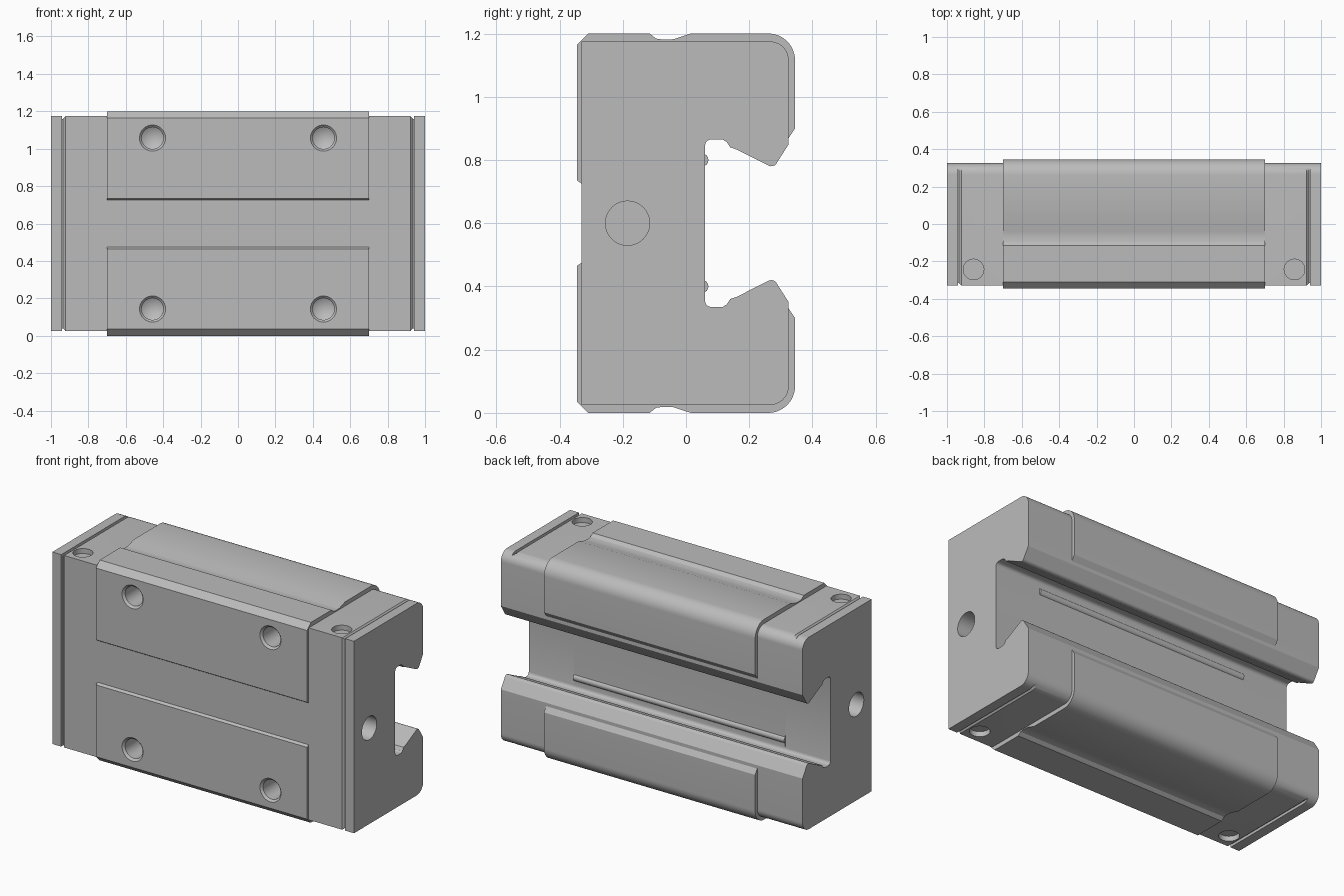
import bpy
import bmesh
from math import cos, sin, pi, radians
from mathutils import Vector

cube = bpy.data.objects.get("Cube")
if cube:
    bpy.data.objects.remove(cube, do_unlink=True)

MID = 0.6  # height of the symmetry plane

steel = bpy.data.materials.new("plain steel grey")
steel.use_nodes = True
GREY = (0.5, 0.5, 0.5, 1)
steel.diffuse_color = GREY
steel.node_tree.nodes["Principled BSDF"].inputs["Base Color"].default_value = GREY


def arc(cy, ch, r, start, end, steps=8):
    """Points of an arc, angles in degrees."""
    angles = [radians(start + (end - start) * i / steps) for i in range(steps + 1)]
    return [(cy + r * cos(a), ch + r * sin(a)) for a in angles]


def mirrored(half):
    """Close an upper half profile by reflecting it in the symmetry plane."""
    return half + [(y, -h) for y, h in reversed(half)]


def new_object(name, bm):
    bmesh.ops.recalc_face_normals(bm, faces=bm.faces)
    mesh = bpy.data.meshes.new(name)
    bm.to_mesh(mesh)
    bm.free()
    mesh.materials.append(steel)
    obj = bpy.data.objects.new(name, mesh)
    bpy.context.collection.objects.link(obj)
    return obj


def loft(name, sections):
    """Skin a list of (x, profile) sections and cap both ends."""
    bm = bmesh.new()
    rings = [[bm.verts.new((x, y, h + MID)) for y, h in prof] for x, prof in sections]
    for a, b in zip(rings, rings[1:]):
        for i in range(len(a)):
            j = (i + 1) % len(a)
            bm.faces.new((a[i], a[j], b[j], b[i]))
    bm.faces.new(rings[0])
    bm.faces.new(rings[-1])
    return new_object(name, bm)


def drill(target, origin, direction, shape, sides=40):
    """Cut a round hole; shape lists (radius, depth) along the direction."""
    bm = bmesh.new()
    rings = []
    for r, d in shape:
        if r == 0:
            rings.append([bm.verts.new((0, 0, d))])
        else:
            rings.append([bm.verts.new((r * cos(2 * pi * i / sides), r * sin(2 * pi * i / sides), d))
                          for i in range(sides)])
    for a, b in zip(rings, rings[1:]):
        for i in range(sides):
            j = (i + 1) % sides
            if len(b) == 1:
                bm.faces.new((a[i], a[j], b[0]))
            else:
                bm.faces.new((a[i], a[j], b[j], b[i]))
    bm.faces.new(rings[0])
    if len(rings[-1]) > 1:
        bm.faces.new(rings[-1])
    cutter = new_object("hole_cutter", bm)
    cutter.hide_render = True
    cutter.location = origin
    cutter.rotation_euler = Vector(direction).to_track_quat("Z", "Y").to_euler()
    bpy.context.view_layer.update()
    mod = target.modifiers.new("hole", "BOOLEAN")
    mod.operation = "DIFFERENCE"
    mod.solver = "EXACT"
    mod.object = cutter
    bpy.context.view_layer.objects.active = target
    bpy.ops.object.modifier_apply(modifier=mod.name)
    bpy.data.objects.remove(cutter, do_unlink=True)


def smooth(obj):
    bpy.ops.object.select_all(action="DESELECT")
    obj.select_set(True)
    bpy.context.view_layer.objects.active = obj
    bpy.ops.object.shade_smooth_by_angle(angle=radians(28))


# Hooked lip and rail channel shared by the block and the end caps
lip = ([(0.325, 0.25), (0.29, 0.195)] + arc(0.27, 0.2, 0.02, -20, -115, 5)
       + [(0.16, 0.233), (0.14, 0.24), (0.128, 0.258)]
       + arc(0.112, 0.25, 0.015, 40, 90, 3)
       + arc(0.08, 0.245, 0.02, 90, 180, 4))
ball_ridge = arc(0.05, 0.2, 0.021, 60, -60, 6)

# Central steel block with raised pads, side grooves and rounded back corners
block_half = ([(-0.33, 0.125), (-0.345, 0.135), (-0.345, 0.565), (-0.31, 0.6),
               (-0.115, 0.6), (-0.095, 0.584), (-0.075, 0.581), (-0.04, 0.582), (0.015, 0.6)]
              + arc(0.26, 0.515, 0.085, 90, 0, 12)
              + [(0.345, 0.3), (0.325, 0.27)] + lip + ball_ridge + [(0.06, 0.17)])
block_profile = mirrored(block_half)
block = loft("carriage_block", [(-0.7, block_profile), (0.7, block_profile)])

# Countersunk mounting holes with drill-point bottoms
bolt_hole = [(0.07, -0.03), (0.07, 0), (0.058, 0.012), (0.058, 0.2), (0, 0.235)]
for x in (-0.457, 0.457):
    for h in (-0.457, 0.457):
        drill(block, (x, -0.345, MID + h), (0, 1, 0), bolt_hole)
smooth(block)

# End caps: body, V-groove and end plate
cap_half = [(-0.33, 0.575)] + arc(0.265, 0.515, 0.06, 90, 0, 12) + lip
cap_profile = mirrored(cap_half)
groove_profile = mirrored([(max(y, -0.315), min(h, 0.56)) for y, h in cap_half])
port = [(0.07, -0.03), (0.07, 0.15)]
plug = [(0.055, -0.03), (0.055, 0.03)]

for side, s in (("left", 1), ("right", -1)):
    cap = loft(side + "_end_cap", [(s * 0.7, cap_profile), (s * 0.922, cap_profile),
                                   (s * 0.936, groove_profile), (s * 0.94, groove_profile),
                                   (s * 0.941, cap_profile), (s, cap_profile)])
    # Lubrication port in the end and shallow recesses above and below
    drill(cap, (s, -0.185, MID), (-s, 0, 0), port)
    for v in (1, -1):
        drill(cap, (s * 0.858, -0.243, MID + v * 0.575), (0, 0, -v), plug)
    smooth(cap)
